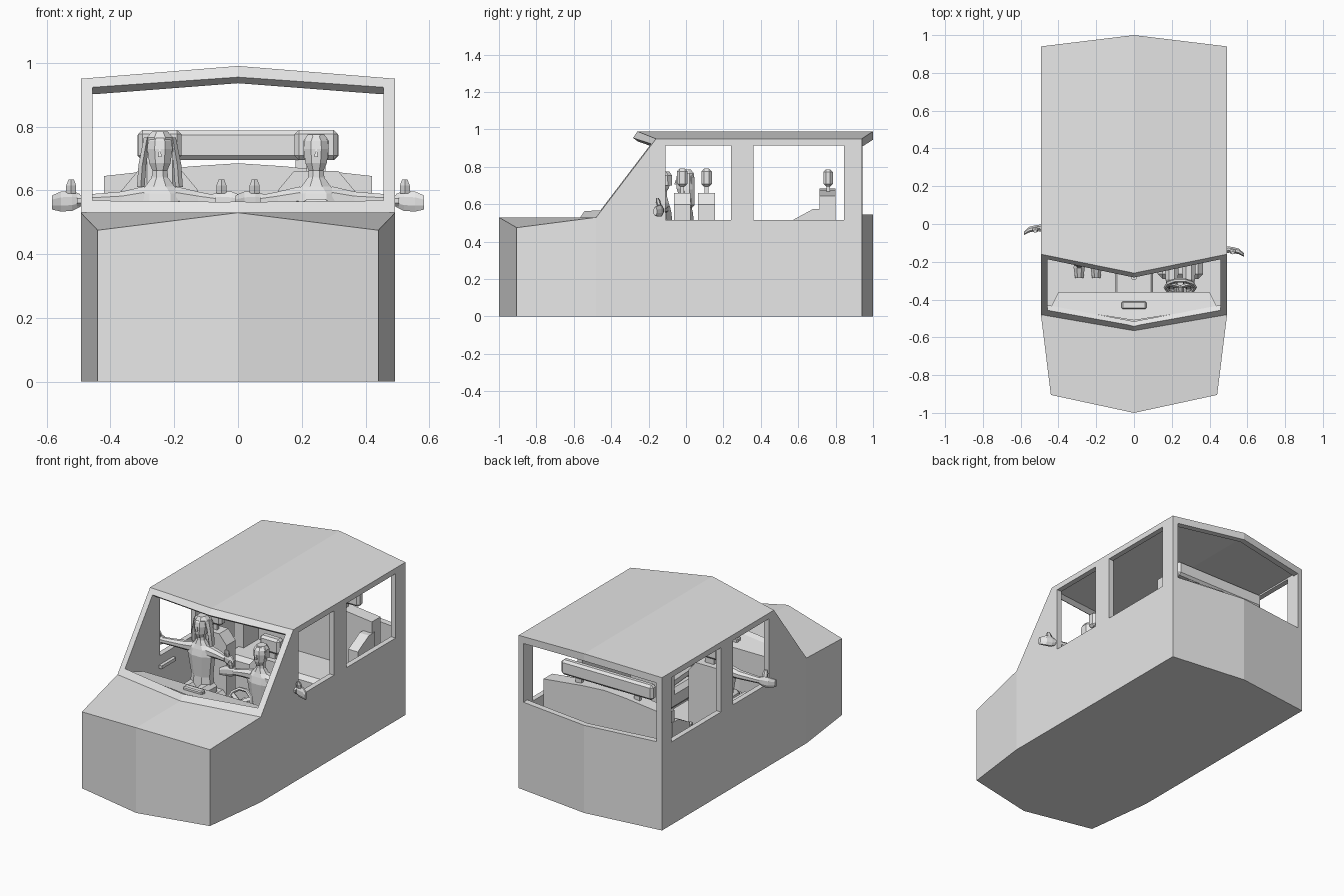
import bpy, bmesh, math
from mathutils import Vector, Matrix

if "Cube" in bpy.data.objects:
    bpy.data.objects.remove(bpy.data.objects["Cube"])

grey = bpy.data.materials.new("plain grey")
grey.diffuse_color = (0.8, 0.8, 0.8, 1)
grey.use_nodes = True
grey.node_tree.nodes["Principled BSDF"].inputs["Base Color"].default_value = grey.diffuse_color


def make(name, verts, faces):
    me = bpy.data.meshes.new(name)
    me.from_pydata([tuple(v) for v in verts], [], faces)
    bm = bmesh.new()
    bm.from_mesh(me)
    bmesh.ops.recalc_face_normals(bm, faces=bm.faces)
    bm.to_mesh(me)
    bm.free()
    ob = bpy.data.objects.new(name, me)
    bpy.context.collection.objects.link(ob)
    me.materials.append(grey)
    return ob


def box(name, x, y, z, bevel=0):
    """Box from three (low, high) ranges."""
    v = [(a, b, c) for c in z for b in y for a in x]
    ob = make(name, v, [(0, 1, 3, 2), (4, 5, 7, 6), (0, 1, 5, 4),
                        (2, 3, 7, 6), (0, 2, 6, 4), (1, 3, 7, 5)])
    if bevel:
        m = ob.modifiers.new("bevel", 'BEVEL')
        m.width, m.segments = bevel, 1
    return ob


def prism(name, base, shift):
    """Outline swept along a vector."""
    n = len(base)
    v = [Vector(p) for p in base]
    v += [p + Vector(shift) for p in v]
    faces = [tuple(range(n)), tuple(range(n, 2 * n))]
    faces += [(i, (i + 1) % n, (i + 1) % n + n, i + n) for i in range(n)]
    return make(name, v, faces)


def loft(name, axis, rings, sides=8):
    """Rings of (centre, radius a, radius b) lying across the given axis."""
    verts, faces = [], []
    for c, ra, rb in rings:
        for i in range(sides):
            t = 2 * math.pi * (i + .5) / sides
            a, b = ra * math.cos(t), rb * math.sin(t)
            off = {'x': (0, a, b), 'y': (a, 0, b), 'z': (a, b, 0)}[axis]
            verts.append(Vector(c) + Vector(off))
    for k in range(len(rings) - 1):
        for i in range(sides):
            j = (i + 1) % sides
            faces.append((k * sides + i, k * sides + j, (k + 1) * sides + j, (k + 1) * sides + i))
    faces += [tuple(range(sides)), tuple(range((len(rings) - 1) * sides, len(rings) * sides))]
    return make(name, verts, faces)


def hull(name, x, mid, side, x_first=None):
    """Closed shell from matching centre and side lines of (y, z) points."""
    n = len(mid)
    xs = [x] * n
    if x_first:
        xs[0] = xs[1] = x_first
    v = [(0, *p) for p in mid]
    v += [(xs[i], *p) for i, p in enumerate(side)] + [(-xs[i], *p) for i, p in enumerate(side)]
    faces = []
    for i in range(n):
        j = (i + 1) % n
        faces += [(i, j, n + j, n + i), (i, j, 2 * n + j, 2 * n + i)]
    for o in (n, 2 * n):
        if x_first:   # nose side panel and cabin side panel
            faces += [(o, o + 1, o + 2, o + n - 1), tuple(o + i for i in range(2, n))]
        else:
            faces.append(tuple(range(o, o + n)))
    return make(name, v, faces)


# Body: pointed nose, raked windscreen, ridged roof
body = hull("body_shell", .493,
            [(-1, 0), (-1, .53), (-.565, .53), (-.26, .99), (1, .99), (1, 0), (-.565, 0)],
            [(-.905, 0), (-.905, .475), (-.48, .53), (-.16, .95), (.94, .95), (.94, 0), (-.48, 0)], .44)
cutters = [hull("cabin_cutter", .46,
                [(-.527, .05), (-.527, .53), (-.239, .965), (.965, .965), (.965, .05)],
                [(-.442, .05), (-.442, .53), (-.141, .925), (.905, .925), (.905, .05)])]

# Windscreen opening, cut square to the glass slope
n = Vector((0, .795, -.606))
ring = []
for x, z in [(-.457, .565), (0, .565), (.457, .565), (.457, .92), (0, .955), (-.457, .92)]:
    y = -.48 + .762 * (z - .53) if x else -.565 + .663 * (z - .53)
    ring.append(Vector((x, y, z)))
v = [p - n * .05 for p in ring] + [p + n * .07 for p in ring]
f = [(0, 1, 4, 5), (1, 2, 3, 4), (6, 7, 10, 11), (7, 8, 9, 10)]
f += [(i, (i + 1) % 6, (i + 1) % 6 + 6, i + 6) for i in range(6)]
cutters.append(make("windscreen_cutter", v, f))
cutters.append(prism("rear_window_cutter", [(-.457, .8, .545), (.457, .8, .545), (.457, .8, .91),
                                            (0, .8, .945), (-.457, .8, .91)], (0, .4, 0)))
for y in ((-.11, .24), (.36, .845)):
    cutters.append(box("side_window_cutter", (-.7, .7), y, (.515, .915)))
for c in cutters:
    m = body.modifiers.new("cut", 'BOOLEAN')
    m.operation, m.solver, m.object = 'DIFFERENCE', 'EXACT', c
    bpy.context.view_layer.objects.active = body
    bpy.ops.object.modifier_apply(modifier=m.name)
    bpy.data.objects.remove(c)

# Dashboard, radio, tunnel and gear lever
prism("dashboard", [(-.44, -.44, .545), (-.40, -.36, .53), (.40, -.36, .53), (.44, -.44, .545),
                    (0, -.51, .55)], (0, 0, -.17))
box("radio", (-.065, .065), (-.45, -.41), (.53, .56), .006)
box("tunnel", (-.1, .1), (-.42, .2), (.045, .24), .01)
loft("gear_lever", 'z', [((0, -.26, .24), .008, .008), ((0, -.28, .37), .008, .008),
                         ((0, -.28, .375), .018, .018), ((0, -.28, .41), .018, .018)])
for s in (-1, 1):
    box("door_handle", sorted((s * .44, s * .465)), (-.12, .02), (.44, .46))

# Steering wheel
bpy.ops.mesh.primitive_torus_add(major_segments=10, minor_segments=6, major_radius=.078, minor_radius=.011,
                                 location=(.245, -.335, .5), rotation=(math.radians(60), 0, 0))
wheel = bpy.context.object
wheel.name = "steering_wheel"
wheel.data.materials.append(grey)
for a in (0, 120, 240):
    spoke = box("wheel_spoke", (-.01, .01), (-.075, 0), (-.006, .006))
    spoke.matrix_world = (Matrix.Translation((.245, -.335, .5)) @ Matrix.Rotation(math.radians(60), 4, 'X')
                          @ Matrix.Rotation(math.radians(a), 4, 'Z'))
loft("steering_column", 'y', [((.245, -.335, .5), .022, .022), ((.245, -.40, .47), .018, .018)])


# Front seats
def front_seat(x, y):
    box("seat_cushion", (x - .12, x + .12), (y - .27, y + .04), (.2, .32), .025)
    box("seat_base", (x - .09, x + .09), (y - .22, y + .02), (.045, .21))
    prism("seat_back", [(x - .12, y - .045, .28), (x + .12, y - .045, .28), (x + .12, y - .045, .6),
                        (x + .07, y - .045, .66), (x - .07, y - .045, .66), (x - .12, y - .045, .6)], (0, .09, 0))
    box("headrest_post", (x - .03, x + .03), (y - .01, y + .01), (.65, .71))
    box("headrest", (x - .068, x + .068), (y - .028, y + .028), (.695, .79), .014)


front_seat(.245, -.02)
front_seat(-.245, .11)

# Rear bench
box("rear_cushion", (-.42, .42), (.45, .76), (.045, .33), .025)
prism("rear_back", [(-.42, .715, .25), (.42, .715, .25), (.42, .715, .645), (.15, .715, .675), (0, .715, .685),
                    (-.15, .715, .675), (-.42, .715, .645)], (0, .085, 0))
box("rear_headrest", (-.315, .315), (.735, .785), (.695, .787), .014)
for s in (-1, 1):
    box("rear_headrest_post", (s * .2 - .02, s * .2 + .02), (.75, .77), (.64, .71))
    prism("rear_armrest", [(s * .36, .57, .3), (s * .36, .57, .515), (s * .36, .68, .575),
                           (s * .36, .74, .575), (s * .36, .74, .3)], (s * .065, 0, 0))


# Seated figures with arms held out sideways
def figure(x, y, side, long_hair):
    loft("torso", 'z', [((x, y + .01, .31), .08, .06), ((x, y + .01, .42), .068, .05), ((x, y, .55), .088, .052),
                        ((x, y, .59), .085, .042), ((x, y, .612), .05, .034), ((x, y, .64), .028, .026),
                        ((x, y, .68), .024, .024)])
    loft("head", 'z', [((x, y - .008, .66), .024, .026), ((x, y - .004, .685), .036, .04),
                       ((x, y, .73), .043, .047), ((x, y, .755), .04, .042), ((x, y, .77), .026, .028)])
    loft("nose", 'z', [((x, y - .045, .705), .008, .012), ((x, y - .042, .73), .003, .004)], 4)
    if long_hair:
        loft("hair_cap", 'z', [((x, y + .012, .72), .047, .045), ((x, y + .01, .765), .045, .045),
                               ((x, y + .008, .785), .026, .03)])
        box("hair_back", (x - .055, x + .055), (y + .02, y + .055), (.58, .76), .015)
        for s in (-1, 1):
            loft("hair_lock", 'z', [((x + s * .06, y + .015, .61), .014, .02), ((x + s * .055, y + .015, .68), .014, .03),
                                    ((x + s * .04, y + .015, .765), .012, .03)], 6)
    else:
        loft("short_hair", 'z', [((x, y + .012, .70), .042, .042), ((x, y + .01, .755), .043, .043),
                                 ((x, y + .008, .775), .028, .03)])
    for s in (-1, 1):
        w = .25 if s == side else .165   # wrist distance
        dy = -.012
        loft("arm", 'x', [((x + s * .05, y, .58), .035, .035), ((x + s * .12, y, .572), .028, .026),
                          ((x + s * (w + .01), y + dy, .567), .019, .019)])
        loft("hand", 'x', [((x + s * w, y + dy + .005, .568), .014, .022), ((x + s * (w + .025), y + dy, .567), .017, .034),
                           ((x + s * (w + .06), y + dy - .008, .565), .016, .034),
                           ((x + s * (w + .088), y + dy - .028, .562), .01, .024)])
        tx = x + s * (w + .028)
        loft("thumb", 'z', [((tx, y + dy - .005, .59), .018, .012), ((tx, y + dy - .012, .615), .018, .012),
                            ((tx, y + dy - .016, .634), .01, .008)], 6)
        lx = x + s * .045
        loft("thigh", 'y', [((lx, y + .03, .34), .045, .042), ((lx, y - .17, .345), .036, .036),
                            ((lx, y - .20, .335), .025, .025)])
        loft("shin", 'z', [((lx, y - .17, .35), .034, .034), ((lx, y - .19, .2), .03, .03),
                           ((lx, y - .2, .08), .025, .025)])
        loft("shoe", 'y', [((lx, y - .165, .08), .025, .03), ((lx, y - .22, .08), .032, .03),
                           ((lx, y - .275, .07), .024, .018)])


figure(.245, -.125, 1, False)
figure(-.245, -.01, -1, True)
